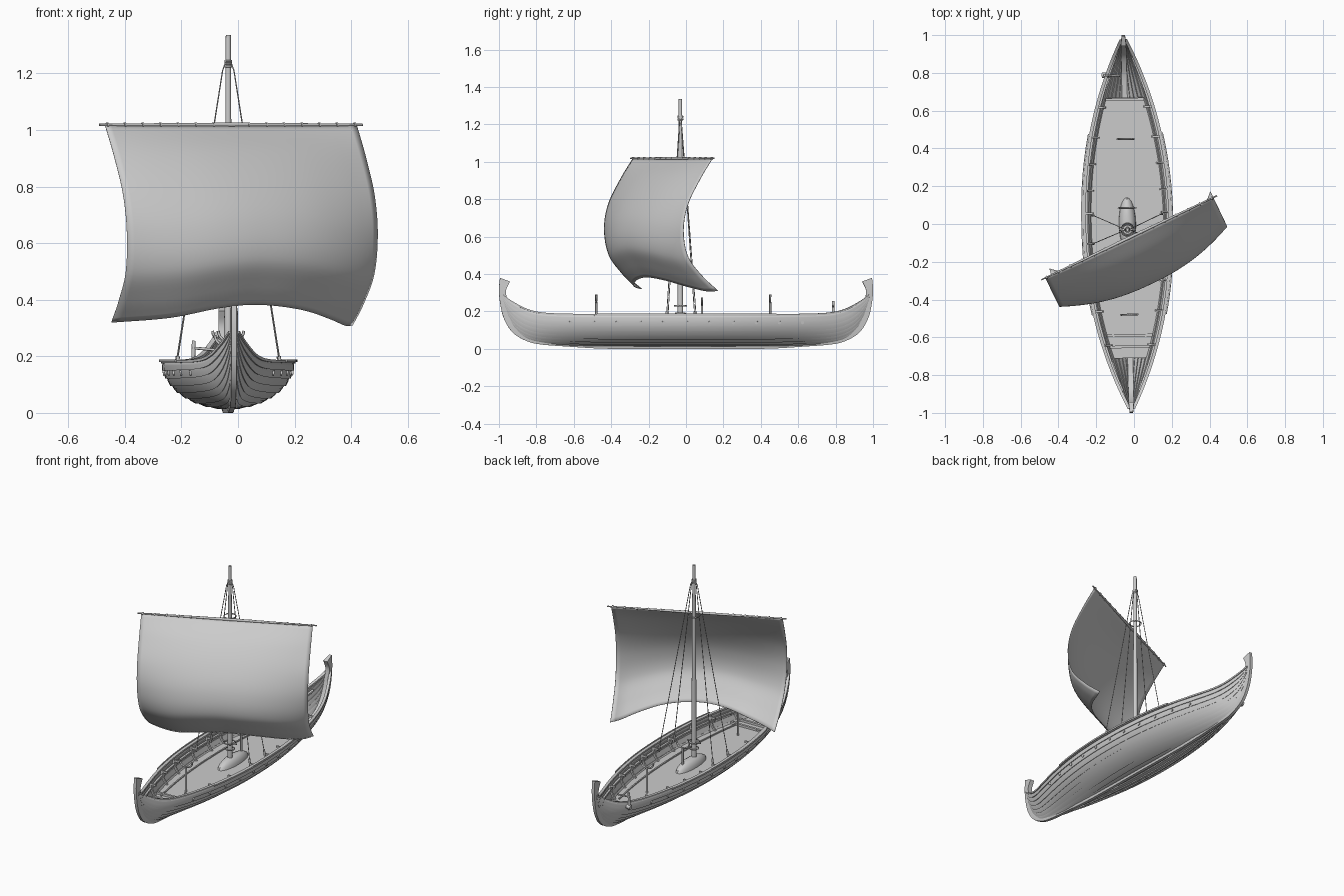
import bpy, bmesh, math
from mathutils import Vector, Matrix

if "Cube" in bpy.data.objects:
    bpy.data.objects.remove(bpy.data.objects["Cube"])

# The whole vessel is very slightly turned about its middle
SHIP = Matrix.Translation((-0.035, 0, 0)) @ Matrix.Rotation(0.0215, 4, 'Z')
WORLD = Matrix.Identity(4)


def table(pts, x):
    """Smooth interpolation through (x, value) pairs."""
    n = len(pts)
    i = max(k for k in range(n - 1) if k == 0 or pts[k][0] <= x)
    (x0, a), (x1, b) = pts[i], pts[i + 1]
    slope = lambda p, q: (pts[q][1] - pts[p][1]) / (pts[q][0] - pts[p][0])
    h = x1 - x0
    m0 = slope(max(i - 1, 0), i + 1) * h
    m1 = slope(i, min(i + 2, n - 1)) * h
    t = min(max((x - x0) / h, 0), 1)
    return ((2*t**3 - 3*t*t + 1) * a + (t**3 - 2*t*t + t) * m0
            + (3*t*t - 2*t**3) * b + (t**3 - t*t) * m1)


def finish(name, bm, mat, angle=35):
    bmesh.ops.recalc_face_normals(bm, faces=bm.faces)
    me = bpy.data.meshes.new(name)
    bm.to_mesh(me)
    bm.free()
    ob = bpy.data.objects.new(name, me)
    bpy.context.collection.objects.link(ob)
    ob.matrix_world = mat
    bpy.ops.object.select_all(action='DESELECT')
    ob.select_set(True)
    bpy.context.view_layer.objects.active = ob
    bpy.ops.object.shade_smooth_by_angle(angle=math.radians(angle))
    return ob


def loft(name, rings, closed=True, mat=SHIP, thick=0, angle=35):
    bm = bmesh.new()
    vs = [[bm.verts.new(p) for p in r] for r in rings]
    n = len(vs[0])
    for a, b in zip(vs, vs[1:]):
        for j in range(n if closed else n - 1):
            k = (j + 1) % n
            bm.faces.new((a[j], a[k], b[k], b[j]))
    if closed:
        bm.faces.new(vs[0])
        bm.faces.new(vs[-1])
    ob = finish(name, bm, mat, angle)
    if thick:
        m = ob.modifiers.new("thickness", 'SOLIDIFY')
        m.thickness, m.offset = thick, 0
    return ob


def rod(name, a, b, r1, r2=None, n=12, mat=SHIP):
    a, b = Vector(a), Vector(b)
    u = (b - a).normalized()
    s = u.orthogonal().normalized()
    t = u.cross(s)
    rings = [[c + r * (math.cos(q) * s + math.sin(q) * t)
              for q in (2 * math.pi * k / n for k in range(n))]
             for c, r in ((a, r1), (b, r2 or r1))]
    return loft(name, rings, mat=mat, angle=50)


def tube(name, path, r, n=8, mat=SHIP):
    """Round bar along a path of points."""
    P = [Vector(p) for p in path]
    rings = []
    ref = (P[1] - P[0]).cross(P[-1] - P[1])
    ref = ref.normalized() if ref.length > 1e-6 else Vector((0, 1, 0))
    for i, p in enumerate(P):
        d = (P[min(i + 1, len(P) - 1)] - P[max(i - 1, 0)]).normalized()
        s = d.cross(ref).normalized()
        rings.append([p + r * (math.cos(6.2832 * k / n) * s + math.sin(6.2832 * k / n) * ref)
                      for k in range(n)])
    return loft(name, rings, mat=mat, angle=50)


def box(name, c, size):
    bm = bmesh.new()
    bmesh.ops.create_cube(bm, size=1, matrix=Matrix.Translation(c) @ Matrix.Diagonal((*size, 1)))
    return finish(name, bm, SHIP)


# Hull lines: half beam, keel line, sheer line
def beam(y): return 0.228 * (1 - abs(y) ** 2.2)
def keel_z(y): return table([(0, .02), (.4, .02), (.6, .024), (.78, .036), (.85, .055),
                             (.91, .095), (.95, .16), (.978, .24)], abs(y))
def sheer(y): return table([(0, .18), (.5, .182), (.74, .187), (.84, .205), (.93, .25), (.978, .285)], abs(y))


def hull_x(y, z):
    """Half width of the hull at a given height."""
    c = min(max(1 - (z - keel_z(y)) / (sheer(y) - keel_z(y)), 0), 1)
    return beam(y) * math.sqrt(1 - c * c) ** (1 + 1.2 * y * y)


STATIONS = [.978 * math.sin(math.pi / 2 * k / 32) for k in range(-32, 33)]

# Clinker planking, one overlapping shell per side
STRAKES = 9
for side in (-1, 1):
    rings = []
    for y in STATIONS:
        w, k, h = beam(y), keel_z(y), sheer(y) - keel_z(y)
        lap = .006 * min(1, w / .06)
        ring = []
        for i in range(STRAKES):
            for f, off in ((0, lap), (.5, lap / 2), (1, 0)):
                q = (i + f) / STRAKES * math.pi / 2
                x = w * math.sin(q) ** (1 + 1.2 * y * y) + off * math.sin(q)
                ring.append((side * x, y, k + h * (1 - math.cos(q)) - off * math.cos(q)))
        rings.append(ring)
    loft("planking", rings, closed=False, thick=.005, angle=30)


def long_bar(name, ys, fx, fz, hw, hh):
    for s in (-1, 1):
        loft(name, [[(s * max(fx(y) + dx, .001), y, fz(y) + dz) for dx, dz in
                     ((-hw, -hh), (hw, -hh), (hw, hh), (-hw, hh))] for y in ys])


# Gunwale, inner stringer, outboard rack and deck battens
long_bar("gunwale", STATIONS, beam, sheer, .009, .005)
mid = [y for y in STATIONS if abs(y) < .9]
long_bar("inner_stringer", mid, lambda y: hull_x(y, sheer(y) - .035) - .008,
         lambda y: sheer(y) - .035, .006, .005)
long_bar("outboard_rack", [.48 * k / 12 for k in range(-12, 13)],
         lambda y: beam(y) + .013, lambda y: .184, .003, .005)
DECK = .095
long_bar("deck_batten", [.61 * k / 16 for k in range(-16, 17)],
         lambda y: hull_x(y, DECK) * .72, lambda y: DECK + .003, .004, .004)

# Deck
loft("deck", [[(s * (hull_x(y, DECK) - .002), y, z) for s, z in
               ((-1, DECK - .008), (1, DECK - .008), (1, DECK), (-1, DECK))]
              for y in [-.71 + 1.38 * k / 40 for k in range(41)]])

# Keel sweeping up into both stem posts
OUT = [(0, 0), (.4, 0), (.6, .01), (.78, .024), (.86, .045), (.93, .09), (.975, .165),
       (.995, .25), (1, .32), (.995, .38)]
INN = [(0, .025), (.4, .025), (.6, .03), (.76, .045), (.83, .07), (.89, .11), (.932, .18),
       (.953, .25), (.963, .31), (.942, .36)]
def along(pts, t): return [table([(i, p[c]) for i, p in enumerate(pts)], t) for c in (0, 1)]
rings = []
for k in range(-36, 37):
    t, sg = abs(k) / 4, (-1 if k < 0 else 1)
    (oy, oz), (iy, iz) = along(OUT, t), along(INN, t)
    rings.append([(-.009, sg * oy, oz), (.009, sg * oy, oz), (.014, sg * iy, iz), (-.014, sg * iy, iz)])
loft("keel_and_stems", rings)

# Knees, frames and oar ports down each side
for s in (-1, 1):
    for y in (-.64, -.46, -.3, -.1, .06, .18, .32, .46, .62):
        x = beam(y)
        box("knee", (s * (x - .026), y, sheer(y) - .012), (.04, .009, .012))
        loft("frame", [[(s * (hull_x(y, z) - dx), y + dy, z) for dx, dy in
                        ((.001, -.005), (.001, .005), (.014, .005), (.014, -.005))]
                       for z in (DECK, .12, .15, .178)])
    for k in range(11):
        y = -.62 + k * .124
        x = hull_x(y, .142)
        rod("oar_port", (s * (x - .004), y, .142), (s * (x + .009), y, .14), .009, n=10)
# Thwarts at the ends
for y in (-.65, -.59, .66):
    box("cross_beam", (0, y, DECK + .006), (2 * hull_x(y, DECK), .014, .014))

# Forked spar rests
for y, top in ((-.48, .25), (.085, .235), (.45, .25)):
    rod("spar_rest_post", (0, y, DECK), (0, y, top), .006, n=8)
    tube("spar_rest_fork", [(.045 * math.sin(q), y, top + .04 - .04 * math.cos(q))
                            for q in (math.pi / 2 * k / 6 for k in range(-6, 7))], .005)

# Mast, its partner block and belaying collar
MY = -.03
rod("mast", (0, MY, .04), (0, MY, 1.335), .016, .009, 20)
loft("mast_partner", [[(.045 * math.cos(a) * r, MY + .03 + .14 * math.sin(a) * r, z)
                       for a in (2 * math.pi * k / 24 for k in range(24))]
                      for r, z in ((1, DECK), (.94, .112), (.7, .13), (.35, .14))])


def ring(name, z, R, r):
    pts = [(R * math.cos(6.2832 * k / 20), MY + R * math.sin(6.2832 * k / 20), z) for k in range(21)]
    tube(name, pts, r, 6)


ring("belaying_collar", .23, .032, .004)
ring("belaying_collar", .19, .026, .004)
ring("yard_parrel", 1.02, .035, .004)
for z in (1.225, 1.235, 1.243):
    ring("masthead_lashing", z, .013, .004)
rod("belaying_pin", (-.045, MY, .23), (.045, MY, .23), .005, n=8)

# Shrouds with deadeyes
for s in (-1, 1):
    for y in (-.1, .05):
        foot = (s * .182, y, .18)
        tube("shroud", [(s * .009, MY, 1.24), (s * .02, MY + .07 * (y - MY), 1.21), foot], .0022, 6)
        rod("deadeye", (s * .186, y, .15), (s * .178, y, .2), .006, n=8)

# Steering fitting and tiller on the stern quarter
hx = -beam(.79)
rod("rudder_boss", (hx + .01, .79, .17), (hx - .025, .79, .165), .014, n=12)
rod("rudder_stock", (hx - .015, .79, .15), (hx - .012, .79, .255), .007, n=10)
rod("tiller", (hx - .02, .79, .23), (hx + .07, .785, .222), .005, n=8)

# Yard, braced at an angle
A, B = Vector((-.49, -.295, 1.018)), Vector((.44, .15, 1.018))
M = (A + B) / 2
rod("yard", A, M, .004, .008, mat=WORLD)
rod("yard", M, B, .008, .004, mat=WORLD)
D = (B - A).normalized()
F = Vector((D.y, -D.x, 0))
for k in range(15):
    p = A.lerp(B, .03 + .94 * k / 14)
    rod("yard_lashing", p - D * .003, p + D * .003, .009, n=8, mat=WORLD)

# Billowing square sail
EDGE = [(0, 0), (.15, .07), (.35, .145), (.55, .17), (.75, .14), (.9, .05), (1, -.035)]
BELLY = [(0, 0), (.15, .11), (.35, .205), (.55, .26), (.75, .265), (.9, .21), (1, .16)]
FOOT = [(0, .32), (.18, .337), (.35, .37), (.5, .383), (.7, .365), (.87, .327), (.95, .308), (1, .31)]
rings = []
for i in range(41):
    u = i / 40
    col = []
    for j in range(41):
        v = j / 40
        c = 1 - abs(2 * u - 1) ** 2.4
        d = table(EDGE, v) * (1 - c) + table(BELLY, v) * c
        p = A.lerp(B, .022 + .956 * u + .04 * v ** 4 * (1 - u)) + F * d
        p.z = 1.016 + (table(FOOT, u) - 1.016) * v
        col.append(p)
    rings.append(col)
loft("sail", rings, closed=False, mat=WORLD, thick=.003, angle=60)
